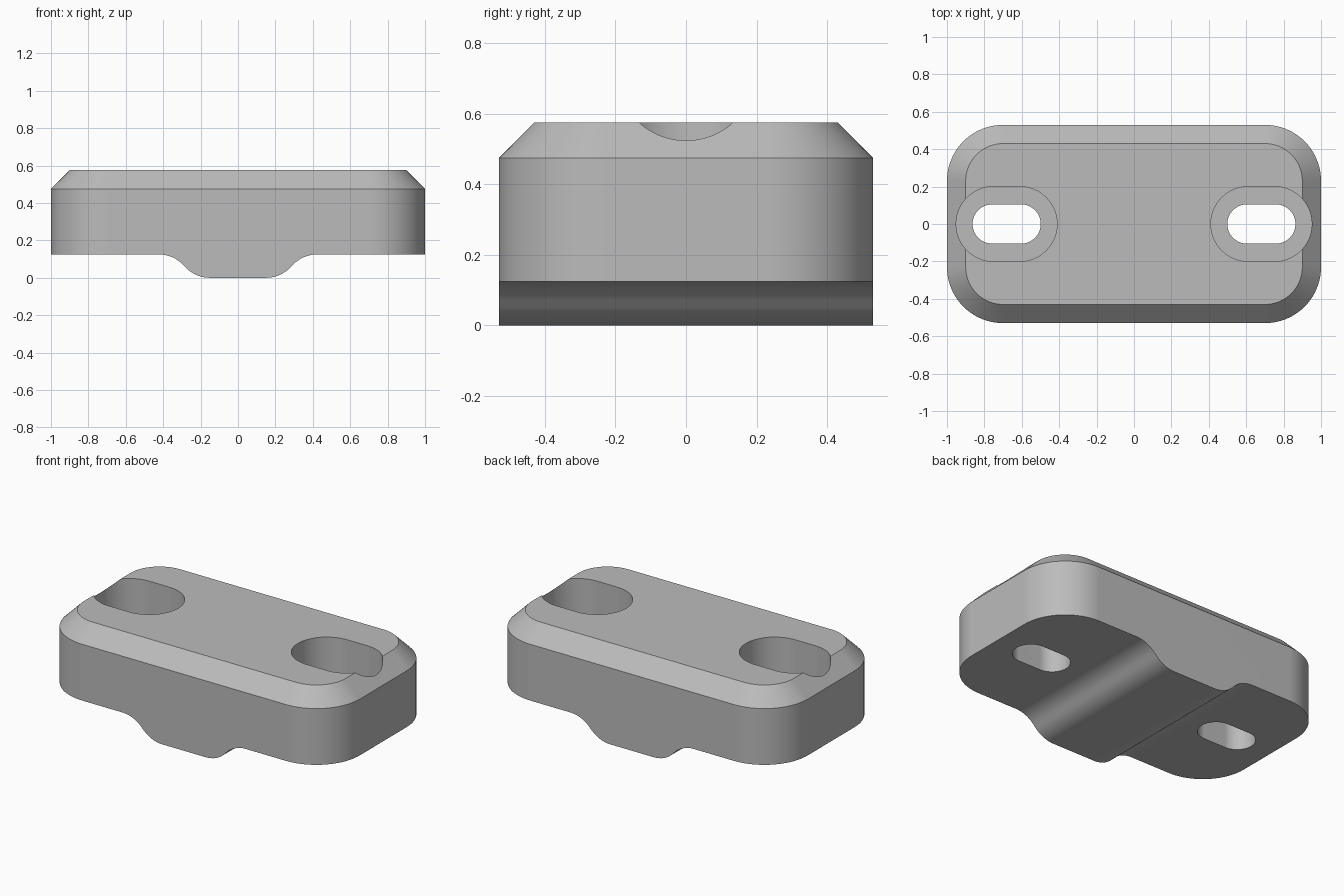
import bpy, bmesh
from math import sin, cos, pi, radians

cube = bpy.data.objects.get("Cube")
if cube:
    bpy.data.objects.remove(cube, do_unlink=True)

grey = bpy.data.materials.new("plain grey")
grey.use_nodes = True
colour = (0.5, 0.5, 0.5, 1)
grey.diffuse_color = colour
grey.node_tree.nodes["Principled BSDF"].inputs["Base Color"].default_value = colour


def arc(cx, cy, r, start, end, n=20):
    """Points on an arc, angles in degrees."""
    angles = [radians(start + (end - start) * i / n) for i in range(n + 1)]
    return [(cx + r * cos(a), cy + r * sin(a)) for a in angles]


def rounded_rect(hx, hy, r):
    """Rounded rectangle about the origin, counter-clockwise."""
    x, y = hx - r, hy - r
    return (arc(x, y, r, 0, 90) + arc(-x, y, r, 90, 180)
            + arc(-x, -y, r, 180, 270) + arc(x, -y, r, 270, 360))


def slot(cx, half_gap, r):
    """Slot outline lying along x."""
    return arc(cx + half_gap, 0, r, -90, 90, 32) + arc(cx - half_gap, 0, r, 90, 270, 32)


def loft(name, rings):
    """Closed solid through rings of matching 3D points."""
    bm = bmesh.new()
    loops = [[bm.verts.new(p) for p in ring] for ring in rings]
    count = len(loops[0])
    for low, high in zip(loops, loops[1:]):
        for i in range(count):
            j = (i + 1) % count
            bm.faces.new((low[i], low[j], high[j], high[i]))
    bm.faces.new(loops[0][::-1])
    bm.faces.new(loops[-1])
    bmesh.ops.recalc_face_normals(bm, faces=bm.faces)
    mesh = bpy.data.meshes.new(name)
    bm.to_mesh(mesh)
    bm.free()
    mesh.materials.append(grey)
    obj = bpy.data.objects.new(name, mesh)
    bpy.context.collection.objects.link(obj)
    return obj


def at_z(points, z):
    return [(x, y, z) for x, y in points]


# Block with rounded corners and a chamfered top
outer = rounded_rect(1.0, 0.53, 0.3)
body = loft("clamp_block", [at_z(outer, 0), at_z(outer, 0.475),
                            at_z(rounded_rect(0.9, 0.43, 0.2), 0.575)])
cutters = []

for side, label in ((1, "left"), (-1, "right")):
    # Underside step with a two-arc curve down to the central rib
    r = 0.18
    profile = (arc(0.15, r, r, -90, -45) + arc(0.424, 0.125 - r, r, 135, 90)
               + [(1.2, 0.125), (1.2, -0.1), (0.15, -0.1)])
    cutters.append(loft(label + "_step_cutter",
                        [[(side * x, y, z) for x, z in profile] for y in (-0.7, 0.7)]))
    # Deep screw-head recess and the narrower slot through its floor
    for part, gap, radius, z in (("recess", 0.07, 0.2, 0.32), ("slot", 0.077, 0.105, -0.2)):
        outline = slot(side * 0.681, gap, radius)
        cutters.append(loft(f"{label}_{part}_cutter", [at_z(outline, z), at_z(outline, 0.8)]))

bpy.ops.object.select_all(action="DESELECT")
bpy.context.view_layer.objects.active = body
body.select_set(True)
for cutter in cutters:
    cutter.hide_render = True
    cut = body.modifiers.new(cutter.name, "BOOLEAN")
    cut.operation = "DIFFERENCE"
    cut.solver = "EXACT"
    cut.object = cutter
    bpy.ops.object.modifier_apply(modifier=cut.name)
    bpy.data.objects.remove(cutter, do_unlink=True)

# Smooth curves, crisp edges, flat planes
bpy.ops.object.shade_smooth_by_angle(angle=radians(30))
weighted = body.modifiers.new("flat_planes", "WEIGHTED_NORMAL")
weighted.keep_sharp = True
